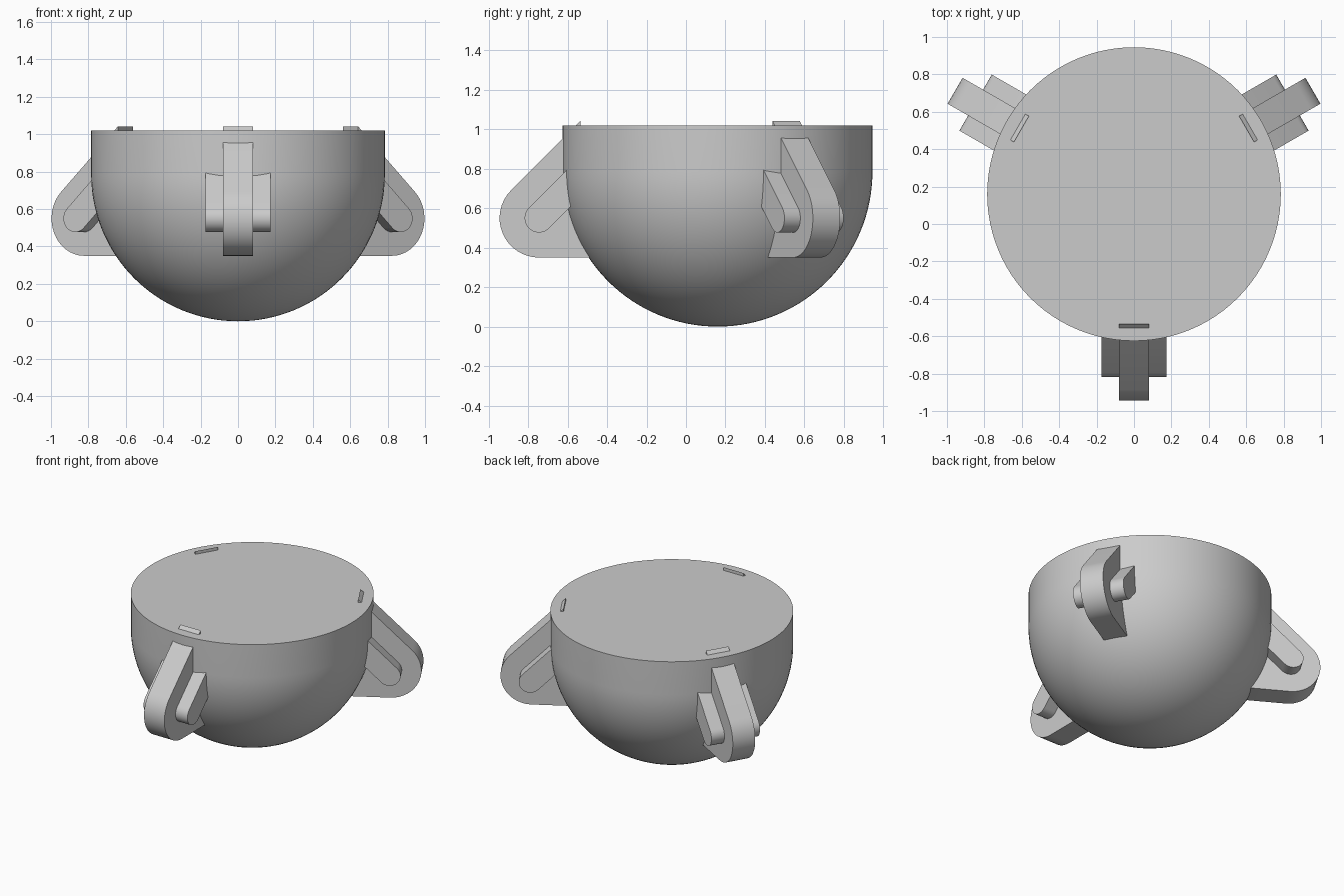
import bpy, bmesh
from math import radians, sin, cos, pi
from mathutils import Matrix, Vector

if "Cube" in bpy.data.objects:
    bpy.data.objects.remove(bpy.data.objects["Cube"])

CENTRE_Y = 0.16
RADIUS = 0.785
RIM_Z = 1.02

grey = bpy.data.materials.new("plain grey")
grey.use_nodes = True
grey.diffuse_color = (0.6, 0.6, 0.6, 1)
grey.node_tree.nodes["Principled BSDF"].inputs["Base Color"].default_value = (0.6, 0.6, 0.6, 1)


def finish(bm, name, turn=0):
    """Turn a part about the bowl axis and put it in the scene."""
    bmesh.ops.remove_doubles(bm, verts=bm.verts, dist=1e-5)
    bmesh.ops.recalc_face_normals(bm, faces=bm.faces)
    bm.transform(Matrix.Translation((0, CENTRE_Y, 0)) @ Matrix.Rotation(radians(turn), 4, "Z"))
    mesh = bpy.data.meshes.new(name)
    bm.to_mesh(mesh)
    bm.free()
    mesh.materials.append(grey)
    obj = bpy.data.objects.new(name, mesh)
    bpy.context.collection.objects.link(obj)
    bpy.ops.object.select_all(action="DESELECT")
    obj.select_set(True)
    bpy.context.view_layer.objects.active = obj
    bpy.ops.object.shade_smooth_by_angle(angle=radians(30))


def arc(r, z, radius, start, end, steps=16):
    """Points of an arc in the radial plane; angles in degrees, 0 is outward."""
    angles = [radians(start + (end - start) * i / steps) for i in range(steps + 1)]
    return [(r + radius * cos(a), z + radius * sin(a)) for a in angles]


def slab(name, profile, half_width, turn):
    """Extrude a radial profile sideways; the front is outward."""
    bm = bmesh.new()
    face = bm.faces.new([bm.verts.new((-half_width, -r, z)) for r, z in profile])
    out = bmesh.ops.extrude_face_region(bm, geom=[face])
    moved = [v for v in out["geom"] if isinstance(v, bmesh.types.BMVert)]
    bmesh.ops.translate(bm, verts=moved, vec=(2 * half_width, 0, 0))
    finish(bm, name, turn)


# Bowl: hemisphere, short straight wall and flat lid, revolved
profile = arc(0, RADIUS, RADIUS, -90, 0, 32) + [(RADIUS, RIM_Z), (0, RIM_Z)]
bm = bmesh.new()
verts = [bm.verts.new((r, 0, z)) for r, z in profile]
edges = [bm.edges.new(pair) for pair in zip(verts, verts[1:])]
bmesh.ops.spin(bm, geom=verts + edges, cent=(0, 0, 0), axis=(0, 0, 1),
               angle=2 * pi, steps=96, use_merge=True)
finish(bm, "bowl")

# Three brackets, each a rounded fin with a slanted boss through it
PIVOT_R, PIVOT_Z = 0.905, 0.55
fin = arc(PIVOT_R, PIVOT_Z, 0.2, -90, 45) + [(0.695, 1.042), (0.695, 0.7), (0.58, 0.35)]
boss = arc(PIVOT_R, PIVOT_Z, 0.073, -135, 45)
boss = boss + [(r - 0.25, z + 0.25) for r, z in (boss[-1], boss[0])]
for place, turn in (("front", 0), ("back_left", 120), ("back_right", 240)):
    slab(place + "_bracket_fin", fin, 0.08, turn)
    slab(place + "_bracket_boss", boss, 0.173, turn)
